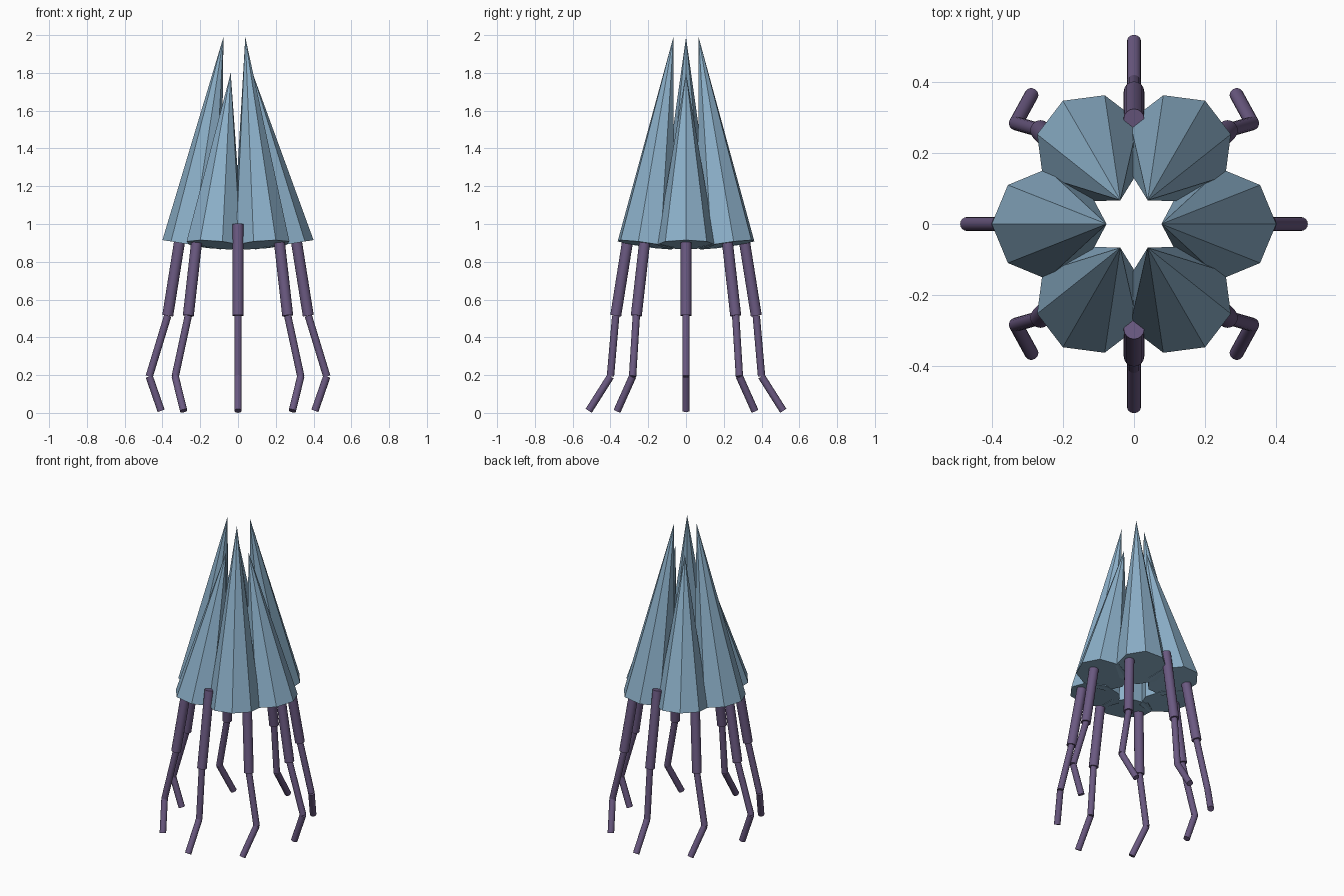
import bpy, bmesh, math
from mathutils import Vector, Matrix

if "Cube" in bpy.data.objects:
    bpy.data.objects.remove(bpy.data.objects["Cube"])


def material(name, rgb):
    m = bpy.data.materials.new(name)
    m.diffuse_color = (*rgb, 1)
    m.use_nodes = True
    m.node_tree.nodes["Principled BSDF"].inputs["Base Color"].default_value = m.diffuse_color
    return m


BLUE = material("pale blue", (0.26, 0.43, 0.58))
PURPLE = material("dusky purple", (0.145, 0.10, 0.22))


def make_object(name, bm, mat, smooth=False):
    bmesh.ops.recalc_face_normals(bm, faces=bm.faces)
    mesh = bpy.data.meshes.new(name)
    bm.to_mesh(mesh)
    bm.free()
    mesh.materials.append(mat)
    ob = bpy.data.objects.new(name, mesh)
    bpy.context.collection.objects.link(ob)
    if smooth:
        bpy.context.view_layer.objects.active = ob
        ob.select_set(True)
        bpy.ops.object.shade_smooth_by_angle(angle=math.radians(40))
        ob.select_set(False)
    return ob


def spike(name, angle, tip_z):
    """Eight-sided cone leaning inward, with a closed tilted base."""
    bm = bmesh.new()
    spin = Matrix.Rotation(angle, 3, 'Z')
    tip = bm.verts.new(spin @ Vector((0.077, 0, tip_z)))
    ring = []
    for k in range(8):
        a = k * math.pi / 4
        p = Vector((0.245 + 0.155 * math.cos(a), 0.155 * math.sin(a),
                    0.89 + 0.025 * math.cos(a)))
        ring.append(bm.verts.new(spin @ p))
    for k in range(8):
        bm.faces.new((ring[k], ring[(k + 1) % 8], tip))
    bm.faces.new(ring[::-1])
    make_object(name, bm, BLUE)


def rod(name, p, q, radius):
    """Round bar between two points."""
    d = q - p
    bm = bmesh.new()
    place = Matrix.Translation((p + q) / 2) @ d.to_track_quat('Z', 'Y').to_matrix().to_4x4()
    bmesh.ops.create_cone(bm, cap_ends=True, segments=16, radius1=radius,
                          radius2=radius, depth=d.length, matrix=place)
    make_object(name, bm, PURPLE, smooth=True)


# Crown of six spikes, alternating short and tall
for i in range(6):
    spike(f"spike_{i + 1}", i * math.pi / 3, 1.80 if i % 2 == 0 else 1.99)

# Eight three-part legs; shins splay sideways and feet turn front and back
for i in range(8):
    a = i * math.pi / 4
    c, s = math.cos(a), math.sin(a)
    hip = Vector((0.295 * c, 0.295 * s, 0.998))
    joint = Vector((0.372 * c, 0.372 * s, 0.515))
    knee = Vector((0.47 * c, 0.40 * s, 0.193))
    foot = Vector((0.407 * c, 0.515 * s, 0.011))
    rod(f"upper_leg_{i + 1}", hip, joint, 0.029)
    rod(f"middle_leg_{i + 1}", joint, knee, 0.0195)
    rod(f"lower_leg_{i + 1}", knee, foot, 0.0195)
